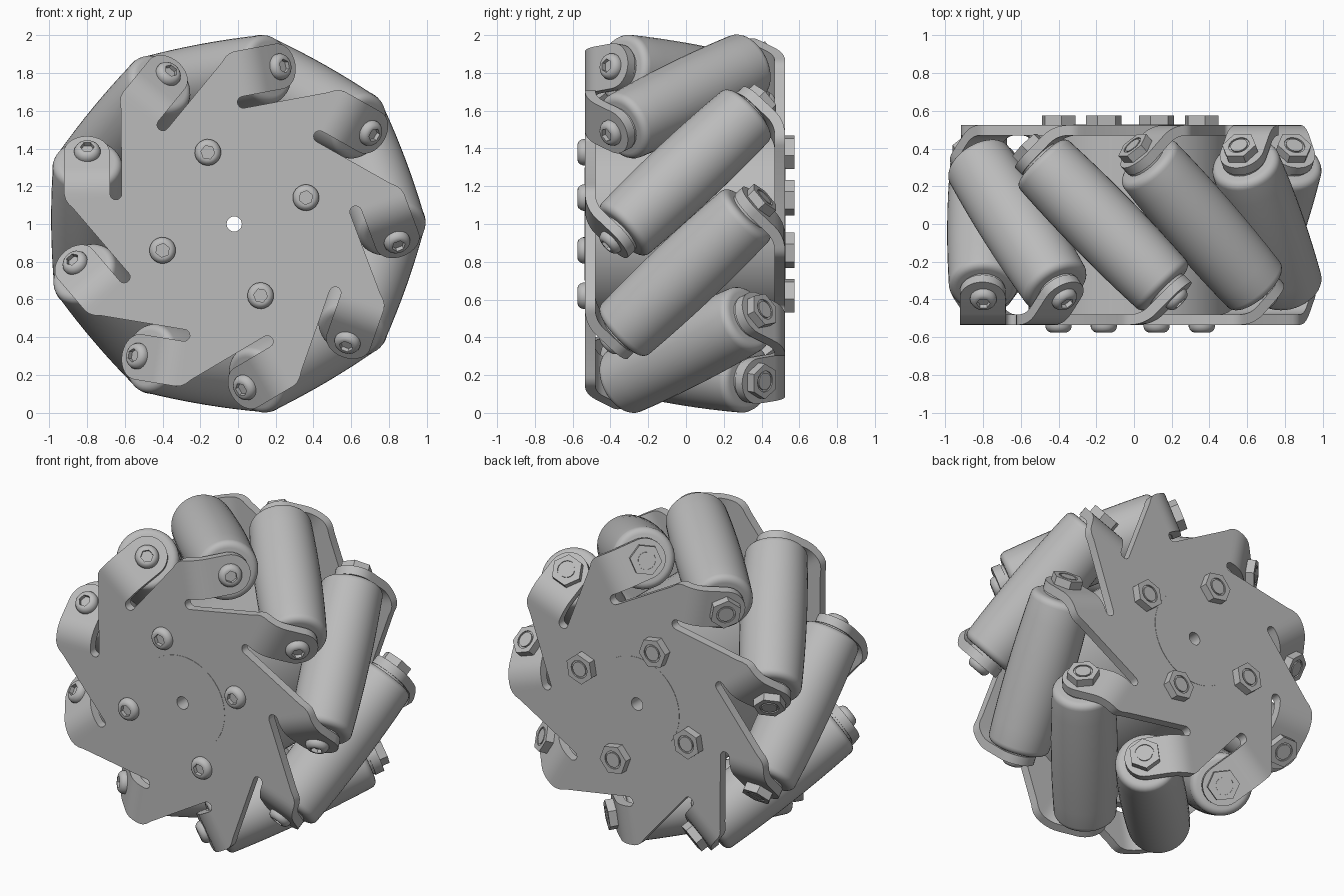
import bpy, bmesh
from math import sin, cos, pi, radians, sqrt
from mathutils import Vector, Matrix

if "Cube" in bpy.data.objects:
    bpy.data.objects.remove(bpy.data.objects["Cube"])

CENTRE = Vector((-0.02, -0.005, 1.0))
COUNT = 9
STEP = 2 * pi / COUNT
FIRST = radians(20.6)      # angle of the first roller
AXIS_R = 0.775             # distance of roller axes from the wheel axis
PLATE_Y, THICK = 0.502, 0.055
TAB_S = 0.522              # tab position along the roller axis

metal = bpy.data.materials.new("grey metal")
metal.use_nodes = True
metal.diffuse_color = (0.5, 0.5, 0.5, 1)
metal.node_tree.nodes["Principled BSDF"].inputs["Base Color"].default_value = (0.5, 0.5, 0.5, 1)


def finish(name, bm, thickness=0):
    bmesh.ops.remove_doubles(bm, verts=bm.verts, dist=0.0005)
    bmesh.ops.recalc_face_normals(bm, faces=bm.faces)
    mesh = bpy.data.meshes.new(name)
    bm.to_mesh(mesh)
    bm.free()
    obj = bpy.data.objects.new(name, mesh)
    bpy.context.collection.objects.link(obj)
    mesh.materials.append(metal)
    bpy.ops.object.select_all(action='DESELECT')
    obj.select_set(True)
    bpy.context.view_layer.objects.active = obj
    if thickness:
        mod = obj.modifiers.new("sheet", 'SOLIDIFY')
        mod.thickness = thickness
        mod.offset = 0
        mod.use_even_offset = True
        bpy.ops.object.modifier_apply(modifier=mod.name)
    bpy.ops.object.shade_smooth_by_angle(angle=radians(32))
    return obj


def local(phi, u, t, y):
    """Radial, tangential and axial offsets at a wheel angle, in world space."""
    return CENTRE + Vector((u * cos(phi) - t * sin(phi), y, u * sin(phi) + t * cos(phi)))


def lathe(name, profile, origin, axis, side, closed=False, segs=24):
    """Turn (radius, height[, hex]) points about an axis; hex points give a six-sided ring."""
    axis, side = axis.normalized(), side.normalized()
    other = axis.cross(side)
    bm = bmesh.new()
    rings = []
    for p in profile:
        ring = []
        for i in range(segs):
            a = 2 * pi * i / segs
            r = p[0]
            if len(p) > 2:
                r *= cos(pi / 6) / cos(a % (pi / 3) - pi / 6)
            ring.append(bm.verts.new(origin + axis * p[1] + side * r * cos(a) + other * r * sin(a)))
        rings.append(ring)
    pairs = list(zip(rings, rings[1:]))
    if closed:
        pairs.append((rings[-1], rings[0]))
    for a, b in pairs:
        for i in range(segs):
            j = (i + 1) % segs
            bm.faces.new((a[i], a[j], b[j], b[i]))
    return finish(name, bm)


HEAD = [(0, 0), (0.07, 0), (0.07, 0.012), (0.064, 0.026), (0.054, 0.036), (0.044, 0.04),
        (0.037, 0.04, 1), (0.037, 0.015, 1), (0, 0.015)]
NUT = [(0, 0), (0.095, 0, 1), (0.095, 0.05, 1), (0.056, 0.05), (0.056, 0.042),
       (0.046, 0.042), (0.046, 0.05), (0, 0.05)]

# Barrel roller profile with rounded ends
HALF, R_MID, R_END, FILLET = 0.48, 0.196, 0.182, 0.04
right_half = []
for i in range(5):
    s = (HALF - FILLET) * i / 4
    right_half.append((R_MID - (R_MID - R_END) * (s / HALF) ** 2, s))
for i in range(1, 6):
    a = i * pi / 10
    right_half.append((right_half[4][0] - FILLET * (1 - cos(a)), HALF - FILLET + FILLET * sin(a)))
right_half.append((0, HALF))
ROLLER = [(r, -s) for r, s in reversed(right_half[1:])] + right_half
AXLE = [(0, -TAB_S), (0.115, -TAB_S), (0.115, TAB_S), (0, TAB_S)]

# Rollers with axles, bolt heads at the front and nuts at the back
for k in range(COUNT):
    phi = FIRST + k * STEP
    mid = local(phi, AXIS_R, 0, 0)
    axis = (local(phi, 0, 1, 1) - CENTRE).normalized()
    radial = local(phi, 1, 0, 0) - CENTRE
    lathe("roller", ROLLER, mid, axis, radial, segs=40)
    lathe("roller_axle", AXLE, mid, axis, radial)
    reach = axis * (TAB_S + THICK / 2)
    lathe("roller_bolt_head", HEAD, mid - reach, -axis, radial)
    lathe("roller_nut", NUT, mid + reach, axis, radial)

# Flat plate edge for one sector: slot end, fold line, outer shoulder
SLOT_IN, TAB_IN, TAB_OUT = 0.595, 0.657, 0.9
BEND = 0.07                                  # tangent length of the fold
corner = PLATE_Y - TAB_S * sqrt(2)           # where tab and plate would meet
fold = corner + BEND
slot_mid, slot_r = (SLOT_IN + TAB_IN) / 2, (TAB_IN - SLOT_IN) / 2
EDGE = [(slot_mid - slot_r * cos(a), fold + slot_r * sin(a)) for a in [i * pi / 8 for i in range(9)]]
EDGE += [(TAB_OUT, fold), (0.894, -0.14), (0.878, -0.115), (0.852, -0.09)]

# Tab rows (inner u, outer u, t, y): the fold, then the rounded end
bend_r = BEND / math_tan if (math_tan := sin(pi / 8) / cos(pi / 8)) else 0
ROWS = []
for i in range(7):
    a = pi / 4 * i / 6
    ROWS.append((TAB_IN, TAB_OUT, fold - bend_r * sin(a), -PLATE_Y + bend_r * (1 - cos(a))))
bolt = -TAB_S / sqrt(2)
half_w = (TAB_OUT - TAB_IN) / 2
centre_u = (TAB_OUT + TAB_IN) / 2
for i in range(9):
    a = pi / 2 * i / 8
    w = max(half_w * cos(a), 0.004)
    d = half_w * sin(a) / sqrt(2)
    ROWS.append((centre_u - w, centre_u + w, bolt - d, bolt + d))


def plate(name, flip):
    """Star plate with folded tabs; flip=-1 turns it over for the back."""
    bm = bmesh.new()

    def vert(phi, u, t, y):
        return bm.verts.new(local(phi, u, flip * t, flip * y))

    for k in range(COUNT):
        phi = FIRST + k * STEP
        nxt = phi + flip * STEP
        outline = [vert(phi, u, t, -PLATE_Y) for u, t in EDGE]
        outline.append(vert(nxt, *EDGE[0], -PLATE_Y))
        hole = [vert(phi + flip * STEP * f, 0.07, 0, -PLATE_Y) for f in (1, 0.5, 0)]
        bm.faces.new(outline + hole)
        rows = [(vert(phi, a, t, y), vert(phi, b, t, y)) for a, b, t, y in ROWS]
        for (a, b), (c, d) in zip(rows, rows[1:]):
            bm.faces.new((a, b, d, c))
    return finish(name, bm, THICK)


plate("front_plate", 1)
plate("back_plate", -1)

# Hub drum between the plates, with flush centre discs and a bore
face = PLATE_Y + THICK / 2 + 0.002
HUB = [(0.04, -face), (0.3, -face), (0.3, -PLATE_Y), (0.54, -PLATE_Y),
       (0.54, PLATE_Y), (0.3, PLATE_Y), (0.3, face), (0.04, face)]
Y = Vector((0, 1, 0))
lathe("hub_drum", HUB, CENTRE, Y, Vector((1, 0, 0)), closed=True, segs=64)

# Four hub bolts through both plates
for k in range(4):
    phi = radians(20.2) + k * pi / 2
    out = PLATE_Y + THICK / 2
    side = local(phi, 1, 0, 0) - CENTRE
    lathe("hub_bolt_head", HEAD, local(phi, 0.405, 0, -out), -Y, side)
    lathe("hub_nut", NUT, local(phi, 0.405, 0, out), Y, side)
